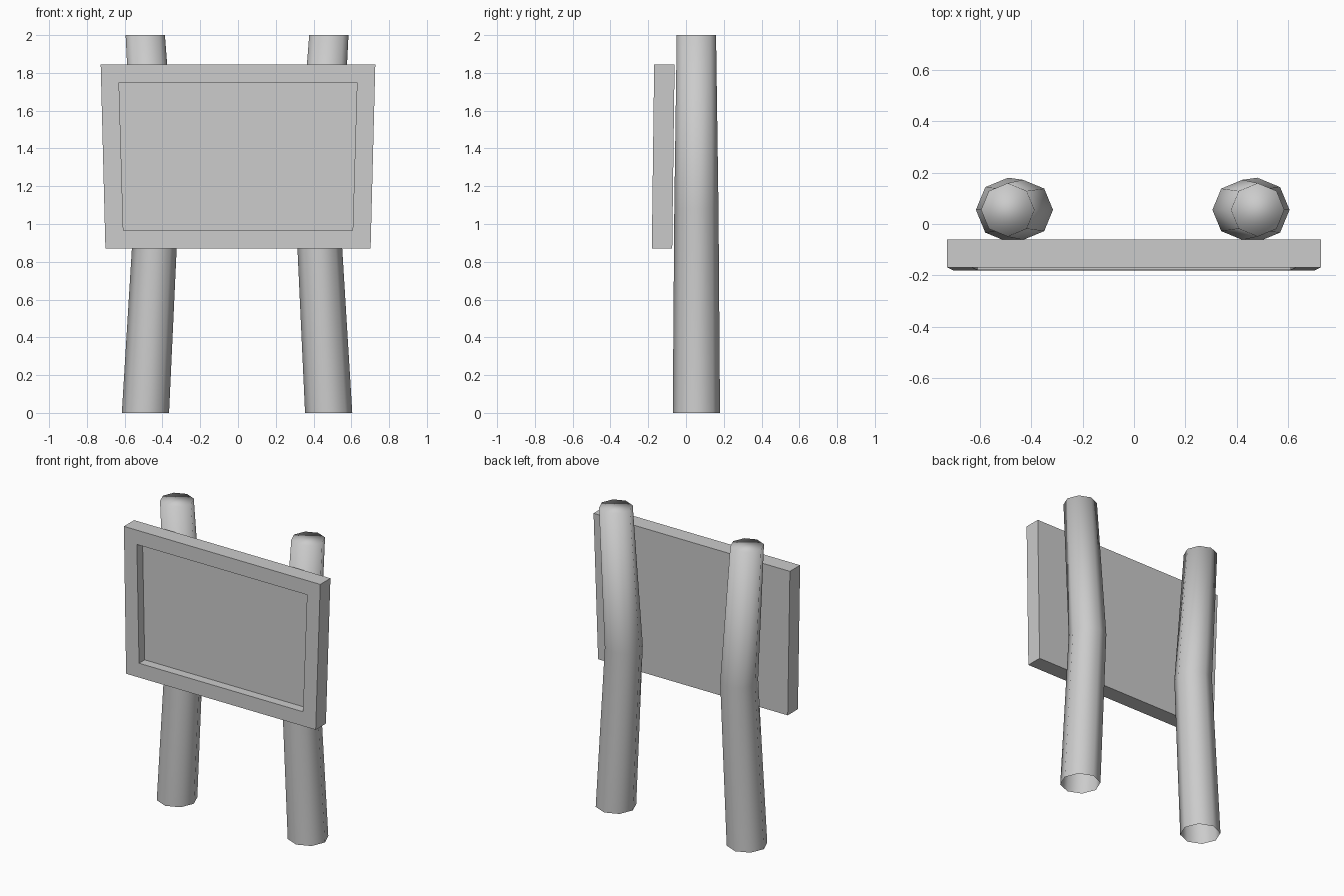
import bpy, bmesh
from math import cos, sin, pi

if "Cube" in bpy.data.objects:
    bpy.data.objects.remove(bpy.data.objects["Cube"])


def finish(bm, name, smooth):
    bmesh.ops.recalc_face_normals(bm, faces=bm.faces)
    me = bpy.data.meshes.new(name)
    bm.to_mesh(me)
    bm.free()
    for p in me.polygons:
        p.use_smooth = smooth
    ob = bpy.data.objects.new(name, me)
    bpy.context.collection.objects.link(ob)
    return ob


def post(name, side):
    # bent eight-sided log: (x, z, radius) per ring, open at the foot
    rings = []
    bm = bmesh.new()
    for x, z, r in [(0.485, 0, 0.125), (0.427, 1.08, 0.117), (0.486, 2, 0.104)]:
        rings.append([bm.verts.new((-0.005 + side * x + r * cos(i * pi / 4),
                                    0.055 + r * sin(i * pi / 4), z)) for i in range(8)])
    for a, b in zip(rings, rings[1:]):
        for i in range(8):
            j = (i + 1) % 8
            bm.faces.new((a[i], a[j], b[j], b[i]))
    bm.faces.new(rings[-1])
    return finish(bm, name, True)


def board():
    # tapered, slightly tilted slab with a recessed front
    bm = bmesh.new()

    def loop(top, low, zt, zb, depth):
        def y(z):
            return -0.181 + 0.0125 * (z - 0.87) / 0.975 + depth
        return [bm.verts.new(c) for c in ((-low, y(zb), zb), (low, y(zb), zb),
                                          (top, y(zt), zt), (-top, y(zt), zt))]
    loops = [loop(0.727, 0.702, 1.845, 0.87, 0.108),
             loop(0.727, 0.702, 1.845, 0.87, 0),
             loop(0.63, 0.607, 1.75, 0.965, 0),
             loop(0.63, 0.607, 1.75, 0.965, 0.06)]
    for a, b in zip(loops, loops[1:]):
        for i in range(4):
            j = (i + 1) % 4
            bm.faces.new((a[i], a[j], b[j], b[i]))
    bm.faces.new(loops[0])
    bm.faces.new(loops[-1])
    return finish(bm, "sign_board", False)


post("left_post", -1)
post("right_post", 1)
board()
